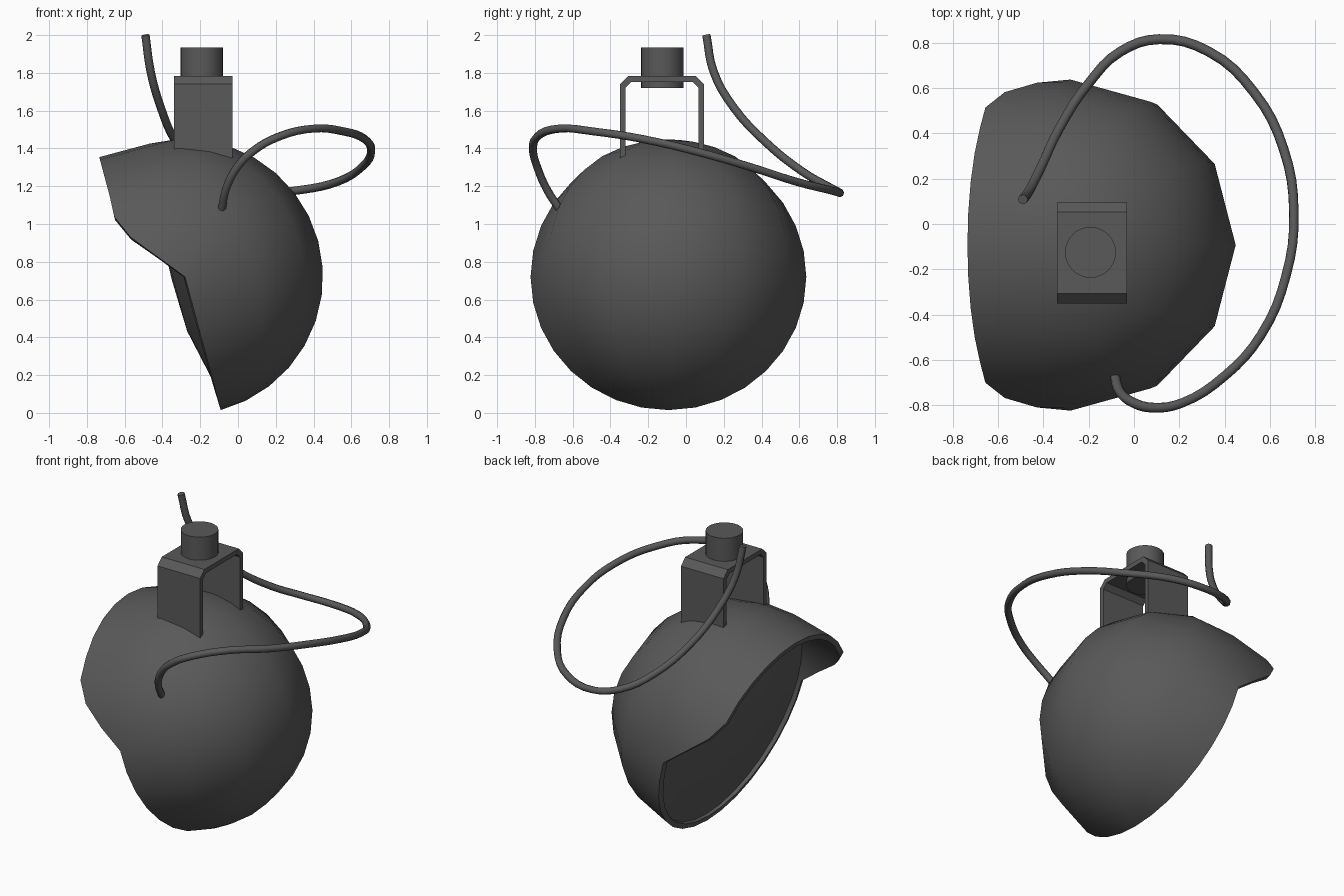
import bpy, bmesh, math
from mathutils import Vector

if "Cube" in bpy.data.objects:
    bpy.data.objects.remove(bpy.data.objects["Cube"])

metal = bpy.data.materials.new("dark_grey")
metal.diffuse_color = (0.1, 0.1, 0.1, 1)
metal.use_nodes = True
metal.node_tree.nodes["Principled BSDF"].inputs["Base Color"].default_value = metal.diffuse_color

# Lamp frame: centre of the opening, aim, up and side directions (tilted 15 degrees)
TILT, R = math.radians(15), 0.73
CENTRE = Vector((-0.28, -0.093, 0.72))
AIM = Vector((-math.cos(TILT), 0, -math.sin(TILT)))
UP = Vector((-math.sin(TILT), 0, math.cos(TILT)))
SIDE = Vector((0, 1, 0))


def local(f, s, u):
    return CENTRE + AIM * f + SIDE * s + UP * u


def finish(name, bm, angle=45):
    bmesh.ops.remove_doubles(bm, verts=bm.verts, dist=1e-4)
    bmesh.ops.recalc_face_normals(bm, faces=bm.faces)
    me = bpy.data.meshes.new(name)
    bm.to_mesh(me)
    bm.free()
    ob = bpy.data.objects.new(name, me)
    bpy.context.collection.objects.link(ob)
    me.materials.append(metal)
    return ob


def select(ob):
    bpy.ops.object.select_all(action='DESELECT')
    ob.select_set(True)
    bpy.context.view_layer.objects.active = ob


def smooth(ob, degrees):
    select(ob)
    bpy.ops.object.shade_smooth_by_angle(angle=math.radians(degrees))


def add_grid(bm, rows):
    """Join rows of points into quads, collapsing repeated points."""
    vs = [[bm.verts.new(p) for p in row] for row in rows]
    for a, b in zip(vs, vs[1:]):
        for i in range(len(a) - 1):
            bm.faces.new((a[i], a[i + 1], b[i + 1], b[i]))
    bmesh.ops.remove_doubles(bm, verts=bm.verts, dist=1e-4)


# Lamp shell: half sphere with its poles at top and bottom of the opening
bm = bmesh.new()
rows = []
for i in range(17):
    th = math.radians(-90 + 11.25 * i)
    rows.append([local(-R * math.cos(th) * math.cos(ph), R * math.cos(th) * math.sin(ph), R * math.sin(th))
                 for ph in (math.radians(-90 + 30 * j) for j in range(7))])
add_grid(bm, rows)

# Visor: upper half of the rim drawn forward, with a curved cut at both sides
reach = [0.0, 0.115, 0.225, 0.28] + [0.275] * 5
rim, lip = [], []
for i in range(17):
    a = math.radians(11.25 * i)
    s, u = R * math.cos(a), R * math.sin(a)
    rim.append(local(0, s, u))
    lip.append(local(reach[min(i, 16 - i)], s, u))
add_grid(bm, [rim, lip])
shell = finish("lamp_shell", bm)
face = shell.data.polygons[40]
outward = face.normal.dot(face.center - CENTRE) > 0
mod = shell.modifiers.new("thickness", 'SOLIDIFY')
mod.thickness = 0.035
mod.offset = -1 if outward else 1
select(shell)
bpy.ops.object.convert(target='MESH')
smooth(shell, 45)

# Lens: shallow dome filling the opening
bm = bmesh.new()
rows = [[local(f, r * math.cos(k * math.tau / 32), r * math.sin(k * math.tau / 32)) for k in range(33)]
        for r, f in ((0, 0.072), (0.28, 0.064), (0.55, 0.005), (0.705, -0.02))]
add_grid(bm, rows)
lens = finish("lens", bm)
f0 = lens.data.polygons[0]
if f0.normal.dot(AIM) < 0:
    lens.data.flip_normals()
smooth(lens, 45)

# Bracket: inverted U with clipped corners
y0, y1, zt, zb, t, c = -0.35, 0.095, 1.783, 1.34, 0.03, 0.043
outer = [(y0, zb), (y0, zt - c), (y0 + c, zt), (y1 - c, zt), (y1, zt - c), (y1, zb)]
k = c - 0.012
inner = [(y1 - t, zb), (y1 - t, zt - t - k), (y1 - t - k, zt - t),
         (y0 + t + k, zt - t), (y0 + t, zt - t - k), (y0 + t, zb)]
bm = bmesh.new()
prof = bm.faces.new([bm.verts.new((-0.34, y, z)) for y, z in outer + inner])
ext = bmesh.ops.extrude_face_region(bm, geom=[prof])
bmesh.ops.translate(bm, vec=(0.31, 0, 0), verts=[v for v in ext["geom"] if isinstance(v, bmesh.types.BMVert)])
finish("bracket", bm)

# Mounting stud
bpy.ops.mesh.primitive_cylinder_add(vertices=32, radius=0.112, depth=0.215, location=(-0.192, -0.125, 1.827))
stud = bpy.context.object
stud.name = "mounting_stud"
stud.data.materials.append(metal)
smooth(stud, 40)

# Cable: loops from the shell side round the back and up
path = [(-0.085, -0.67, 1.08), (-0.065, -0.735, 1.18), (-0.005, -0.787, 1.3), (0.085, -0.81, 1.39),
        (0.21, -0.79, 1.46), (0.4, -0.67, 1.505), (0.56, -0.49, 1.49), (0.67, -0.23, 1.45),
        (0.705, 0.05, 1.385), (0.66, 0.33, 1.305), (0.53, 0.58, 1.225), (0.33, 0.76, 1.18),
        (0.11, 0.815, 1.165), (-0.06, 0.76, 1.195), (-0.2, 0.62, 1.275), (-0.33, 0.42, 1.435),
        (-0.41, 0.25, 1.62), (-0.463, 0.145, 1.81), (-0.49, 0.108, 2.0)]
cu = bpy.data.curves.new("cable", 'CURVE')
cu.dimensions = '3D'
cu.bevel_depth = 0.022
cu.bevel_resolution = 2
cu.resolution_u = 4
cu.use_fill_caps = True
sp = cu.splines.new('BEZIER')
sp.bezier_points.add(len(path) - 1)
for bp, p in zip(sp.bezier_points, path):
    bp.co = p
    bp.handle_left_type = bp.handle_right_type = 'AUTO'
cable = bpy.data.objects.new("cable", cu)
bpy.context.collection.objects.link(cable)
cu.materials.append(metal)
select(cable)
bpy.ops.object.convert(target='MESH')
smooth(bpy.context.object, 50)
